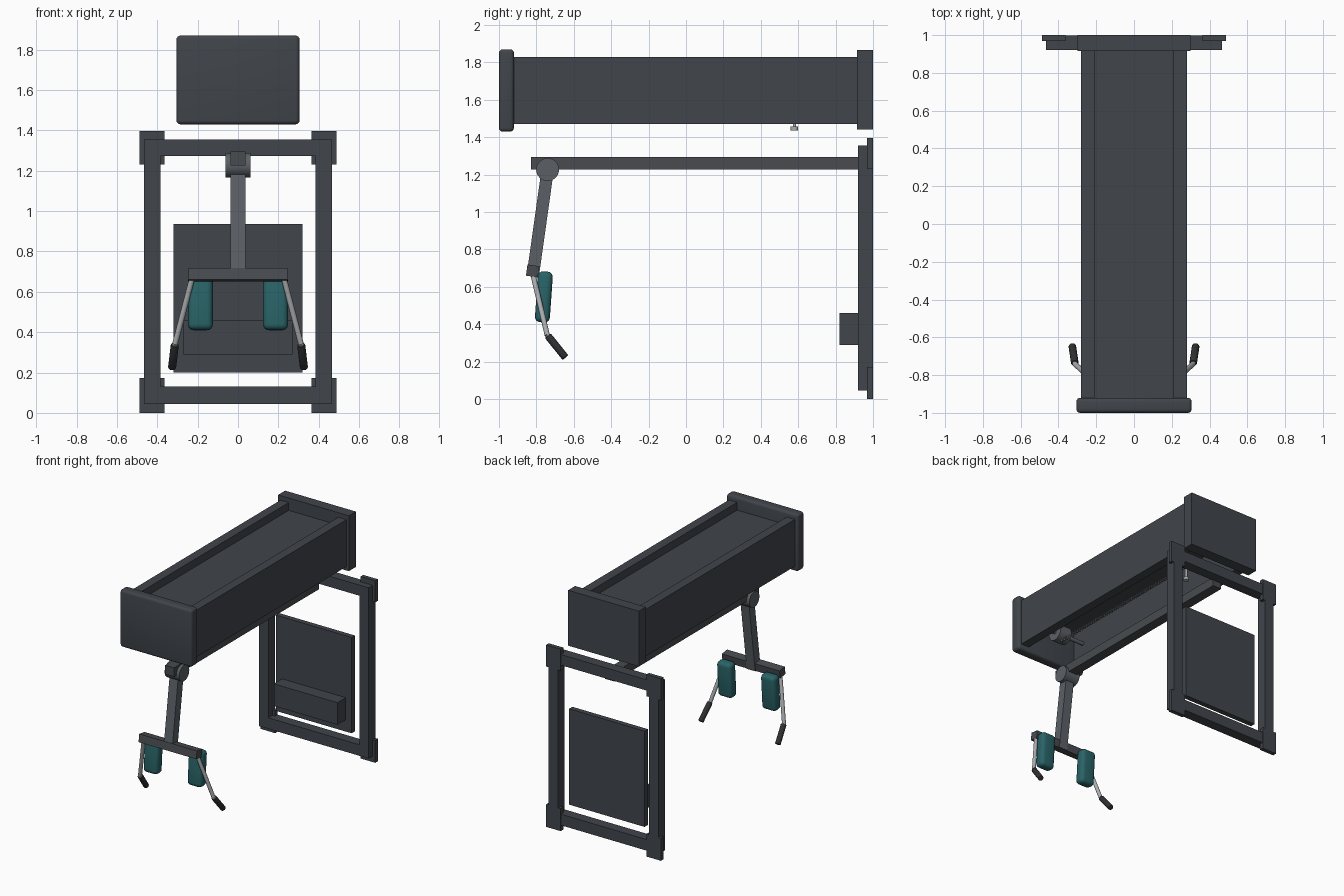
import bpy, bmesh, math
from mathutils import Vector

if "Cube" in bpy.data.objects:
    bpy.data.objects.remove(bpy.data.objects["Cube"], do_unlink=True)


def material(name, rgb, rough=0.6):
    m = bpy.data.materials.new(name)
    m.use_nodes = True
    m.diffuse_color = (*rgb, 1)
    bsdf = m.node_tree.nodes["Principled BSDF"]
    bsdf.inputs["Base Color"].default_value = (*rgb, 1)
    bsdf.inputs["Roughness"].default_value = rough
    return m


CHARCOAL = material("charcoal", (0.052, 0.060, 0.071))
MID = material("dark grey", (0.065, 0.071, 0.080))
STEEL = material("steel grey", (0.105, 0.117, 0.133))
SILVER = material("silver", (0.42, 0.43, 0.44), 0.4)
RUBBER = material("black rubber", (0.028, 0.030, 0.033))
TEAL = material("teal padding", (0.022, 0.125, 0.135))


def finish(name, bm, mat, smooth=False):
    me = bpy.data.meshes.new(name)
    bm.to_mesh(me)
    bm.free()
    me.materials.append(mat)
    ob = bpy.data.objects.new(name, me)
    bpy.context.collection.objects.link(ob)
    if smooth:
        bpy.ops.object.select_all(action='DESELECT')
        ob.select_set(True)
        bpy.context.view_layer.objects.active = ob
        bpy.ops.object.shade_smooth_by_angle(angle=math.radians(35))
    return ob


def box(name, x, y, z, mat, bevel=0.0, tilt=0.0):
    """Box from (min, max) pairs, optionally rounded and tilted about x."""
    bm = bmesh.new()
    bmesh.ops.create_cube(bm, size=1)
    for v in bm.verts:
        v.co = Vector([v.co[i] * (r[1] - r[0]) for i, r in enumerate((x, y, z))])
    if bevel:
        bmesh.ops.bevel(bm, geom=bm.edges[:], offset=bevel, segments=4,
                        profile=0.5, affect='EDGES')
    ob = finish(name, bm, mat, bevel > 0)
    ob.location = [(r[0] + r[1]) / 2 for r in (x, y, z)]
    ob.rotation_euler.x = tilt
    return ob


def rod(name, a, b, radius, mat, sides=24, bevel=0.0):
    """Capped cylinder between two points."""
    a, b = Vector(a), Vector(b)
    bm = bmesh.new()
    bmesh.ops.create_cone(bm, cap_ends=True, segments=sides, radius1=radius,
                          radius2=radius, depth=(b - a).length)
    if bevel:
        rims = [e for e in bm.edges if abs(e.verts[0].co.z - e.verts[1].co.z) < 1e-5]
        bmesh.ops.bevel(bm, geom=rims, offset=bevel, segments=2, profile=0.5,
                        affect='EDGES')
    ob = finish(name, bm, mat, True)
    ob.location = (a + b) / 2
    ob.rotation_euler = (b - a).to_track_quat('Z', 'Y').to_euler()
    return ob


def sides():
    return (("left", 1), ("right", -1))


def span(s, lo, hi):
    return tuple(sorted((s * lo, s * hi)))


# Overhead housing: two side beams, recessed deck between them, end caps
for side, s in sides():
    box(side + "_housing_beam", span(s, 0.21, 0.28), (-0.93, 0.93), (1.47, 1.83), CHARCOAL)
box("housing_deck", (-0.212, 0.212), (-0.93, 0.93), (1.73, 1.77), CHARCOAL)
box("front_cap", (-0.305, 0.305), (-1, -0.92), (1.43, 1.87), CHARCOAL, 0.02)
box("rear_cap", (-0.30, 0.30), (0.915, 1), (1.44, 1.865), CHARCOAL)

# Pulley and coil spring inside the housing
rod("pulley", (-0.05, -0.82, 1.61), (0.05, -0.82, 1.61), 0.065, STEEL, 32)
rod("pulley_axle", (-0.215, -0.82, 1.61), (0.215, -0.82, 1.61), 0.015, STEEL, 16)
curve = bpy.data.curves.new("coil_spring", 'CURVE')
curve.dimensions = '3D'
curve.bevel_depth = 0.003
curve.bevel_resolution = 1
turns, steps = 56, 8
spline = curve.splines.new('POLY')
spline.points.add(turns * steps)
for i, p in enumerate(spline.points):
    t = i / steps * math.tau
    p.co = (0.010 * math.cos(t), -0.82 + 1.40 * i / (turns * steps),
            1.548 + 0.010 * math.sin(t), 1)
curve.materials.append(SILVER)
bpy.context.collection.objects.link(bpy.data.objects.new("coil_spring", curve))

# Spring anchor with its knob
rod("anchor_pin", (0, 0.58, 1.45), (0, 0.58, 1.74), 0.009, SILVER, 16)
rod("anchor_knob", (0, 0.58, 1.436), (0, 0.58, 1.456), 0.02, SILVER, 16)

# Rear frame: posts, rails and corner plates
for side, s in sides():
    box(side + "_post", span(s, 0.385, 0.465), (0.92, 1), (0.045, 1.355), CHARCOAL)
    for level, z in (("upper", (1.23, 1.396)), ("lower", (0, 0.172))):
        box(f"{side}_{level}_corner_plate", span(s, 0.363, 0.487), (0.968, 1), z, CHARCOAL)
for level, z in (("top", (1.273, 1.355)), ("bottom", (0.045, 0.13))):
    box(level + "_rail", (-0.386, 0.386), (0.92, 0.999), z, CHARCOAL)

# Rear panel with a box on its front
box("rear_panel", (-0.32, 0.32), (0.92, 0.96), (0.20, 0.935), CHARCOAL)
box("panel_box", (-0.27, 0.27), (0.82, 0.921), (0.29, 0.46), CHARCOAL)

# Carrier beam and pivot
box("carrier_beam", (-0.038, 0.038), (-0.83, 0.925), (1.227, 1.295), MID)
rod("arm_pivot", (-0.062, -0.74, 1.227), (0.062, -0.74, 1.227), 0.061, STEEL, 40)

# Hanging arm with crossbar
lean = -math.atan2(0.076, 0.54)
box("hanging_arm", (-0.036, 0.036), (-0.814, -0.748), (0.652, 1.21), STEEL, 0, lean)
box("crossbar", (-0.245, 0.245), (-0.852, -0.788), (0.655, 0.715), MID, 0, lean)

# Teal pads, handle rods and grips on both sides
for side, s in sides():
    box(side + "_pad", span(s, 0.125, 0.248), (-0.80, -0.72), (0.41, 0.682), TEAL, 0.028, lean * 0.5)
    elbow = (s * 0.312, -0.742, 0.342)
    rod(side + "_handle_rod", (s * 0.228, -0.818, 0.665), elbow, 0.014, SILVER, 20)
    rod(side + "_elbow", elbow, (s * 0.316, -0.728, 0.325), 0.014, SILVER, 20)
    rod(side + "_grip", (s * 0.313, -0.738, 0.338), (s * 0.327, -0.645, 0.222),
        0.020, RUBBER, 24, 0.005)
